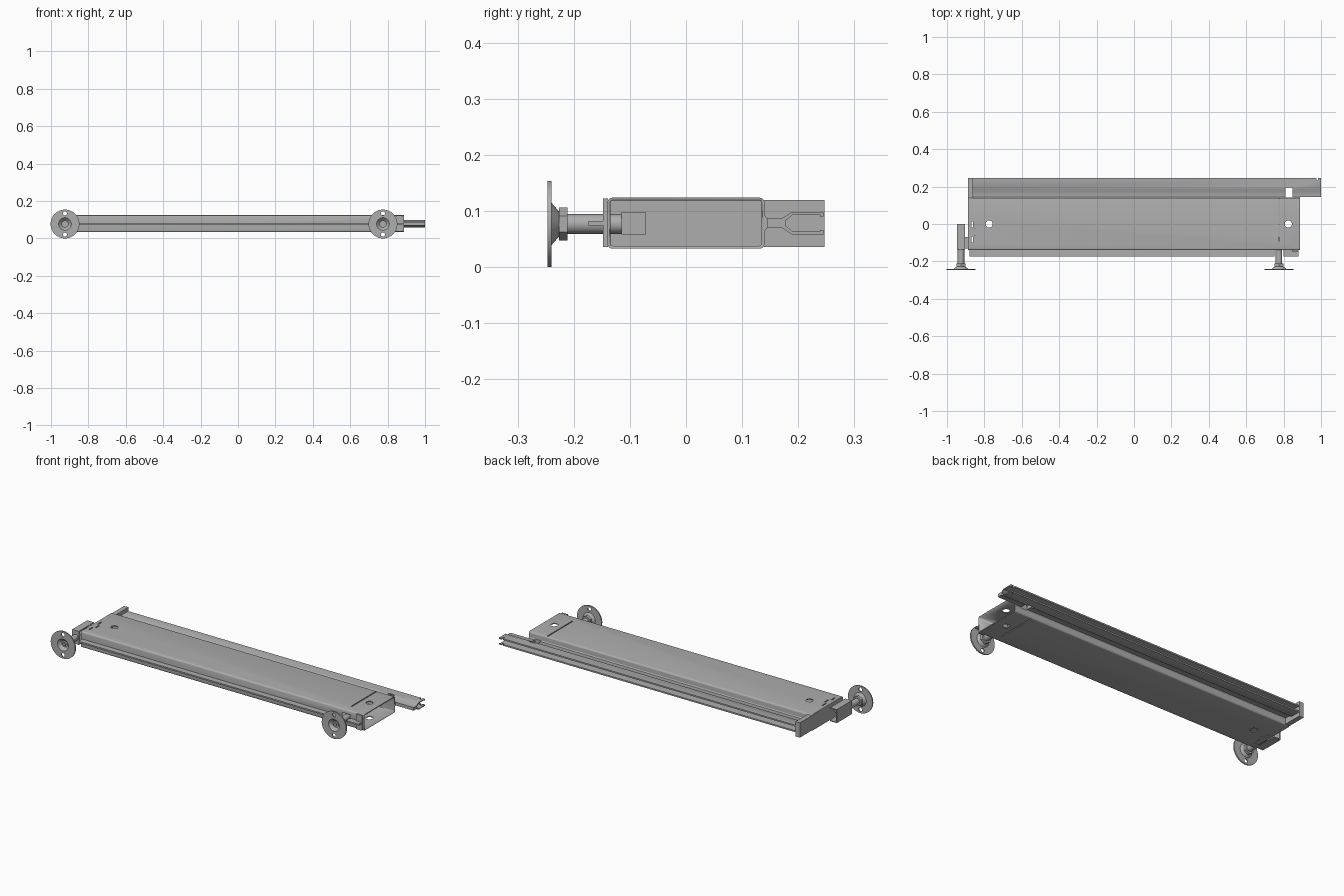
import bpy, bmesh, math
from mathutils import Matrix, Vector

if "Cube" in bpy.data.objects:
    bpy.data.objects.remove(bpy.data.objects["Cube"])

steel = bpy.data.materials.new("grey_steel")
steel.diffuse_color = (0.42, 0.42, 0.42, 1)
steel.use_nodes = True
steel.node_tree.nodes["Principled BSDF"].inputs["Base Color"].default_value = steel.diffuse_color
ZC = 0.0785          # height of the seam plane


def finish(name, bm, smooth=False):
    bmesh.ops.recalc_face_normals(bm, faces=bm.faces)
    me = bpy.data.meshes.new(name)
    bm.to_mesh(me)
    bm.free()
    me.materials.append(steel)
    ob = bpy.data.objects.new(name, me)
    bpy.context.collection.objects.link(ob)
    bpy.context.view_layer.objects.active = ob
    if smooth:
        bpy.ops.object.select_all(action='DESELECT')
        ob.select_set(True)
        bpy.ops.object.shade_smooth_by_angle(angle=math.radians(35))
    return ob


def add_box(bm, x0, x1, y0, y1, z0, z1):
    m = Matrix.Translation(((x0 + x1) / 2, (y0 + y1) / 2, (z0 + z1) / 2))
    bmesh.ops.create_cube(bm, size=1, matrix=m @ Matrix.Diagonal((x1 - x0, y1 - y0, z1 - z0, 1)))


def box(name, *dims):
    bm = bmesh.new()
    add_box(bm, *dims)
    return finish(name, bm)


def add_cyl(bm, centre, r, depth, axis='Z', seg=24):
    rot = Matrix.Rotation(math.pi / 2, 4, 'X') if axis == 'Y' else Matrix()
    bmesh.ops.create_cone(bm, cap_ends=True, segments=seg, radius1=r, radius2=r,
                          depth=depth, matrix=Matrix.Translation(centre) @ rot)


def extrude_x(name, profile, x0, x1):
    bm = bmesh.new()
    f = bm.faces.new([bm.verts.new((x0, y, z)) for y, z in profile])
    r = bmesh.ops.extrude_face_region(bm, geom=[f])
    vs = [g for g in r['geom'] if isinstance(g, bmesh.types.BMVert)]
    bmesh.ops.translate(bm, verts=vs, vec=(x1 - x0, 0, 0))
    return finish(name, bm, True)


def cut(ob, bm):
    """Subtract the shapes in bm from ob."""
    tool = finish("cutter", bm)
    tool.hide_render = True
    mod = ob.modifiers.new("cut", 'BOOLEAN')
    mod.operation, mod.solver, mod.object = 'DIFFERENCE', 'EXACT', tool
    bpy.context.view_layer.objects.active = ob
    bpy.ops.object.modifier_apply(modifier=mod.name)
    bpy.data.objects.remove(tool)


def round_rect(hy, hz, r, n=4):
    pts = []
    for k, (sy, sz) in enumerate(((1, 1), (-1, 1), (-1, -1), (1, -1))):
        for i in range(n + 1):
            a = math.pi / 2 * (k + i / n)
            pts.append((sy * (hy - r) + r * math.cos(a), ZC + sz * (hz - r) + r * math.sin(a)))
    return pts


# Hollow folded body, open at the right end and closed at the left
body = extrude_x("body_shell", round_rect(0.14, 0.0455, 0.009), -0.887, 0.887)
inner = extrude_x("inner", round_rect(0.135, 0.0405, 0.005), -0.882, 0.95)
bm = bmesh.new()
bm.from_mesh(inner.data)
bpy.data.objects.remove(inner)
cut(body, bm)

# Round holes, cross slit, row of slots and foot opening
bm = bmesh.new()
for x in (-0.775, 0.825):
    add_cyl(bm, (x, 0, ZC), 0.019, 0.2)
for z0, z1 in ((0.11, 0.14), (0.02, 0.045)):
    add_box(bm, 0.772, 0.778, -0.09, 0.134, z0, z1)
    for i, y in enumerate((-0.1, -0.06, -0.02)):
        x = -0.868 + 0.014 * (i % 2)
        add_box(bm, x, x + 0.006, y, y + 0.034, z0, z1)
add_box(bm, 0.75, 0.80, -0.16, -0.12, 0.055, 0.102)
cut(body, bm)

# Front seam flange, interrupted at the right foot
for name, x0, x1 in (("front_flange_long", -0.88, 0.75), ("front_flange_short", 0.80, 0.88)):
    box(name, x0, x1, -0.174, -0.139, 0.0745, 0.0825)

# Forked rail along the back: upper outline mirrored about the seam plane
outer = [(0.139, 0.016), (0.144, 0.009), (0.172, 0.009), (0.188, 0.020), (0.245, 0.020)]
inside = [(0.245, 0.012), (0.239, 0.012), (0.239, 0.015), (0.190, 0.015), (0.177, 0.004)]
half = outer + inside
rail = extrude_x("back_rail", [(y, ZC + z) for y, z in half]
                 + [(y, ZC - z) for y, z in reversed(half)], -0.86, 1.0)
bm = bmesh.new()
add_box(bm, 0.81, 0.848, 0.141, 0.196, 0, 0.2)
add_box(bm, 0.887, 1.1, 0.1, 0.145, 0, 0.2)
add_box(bm, 0.975, 0.985, 0.232, 0.26, 0, 0.2)
cut(rail, bm)

# Plate closing the left end of the rail, and small corner lug at the right
box("rail_end_plate", -0.887, -0.86, 0.139, 0.247, 0.036, 0.120)
box("front_corner_plate", 0.845, 0.880, -0.148, -0.139, 0.036, 0.122)

# Left foot bracket: channel open toward the body, with a joining tab
bracket = box("left_foot_bracket", -0.946, -0.904, -0.135, 0.0, 0.040, 0.117)
bm = bmesh.new()
add_box(bm, -0.941, -0.90, -0.130, 0.01, 0.045, 0.112)
cut(bracket, bm)
box("left_bracket_tab", -0.941, -0.885, -0.13, -0.07, 0.058, 0.098)
box("right_foot_socket", 0.755, 0.797, -0.115, -0.072, 0.058, 0.098)


# Adjustable feet: dished pad, hex nut and threaded rod along y
def foot(side, x):
    prof = [(0.077, -0.247), (0.077, -0.240), (0.038, -0.240), (0.022, -0.226), (0, -0.226),
            ]
    front = [(0, -0.231), (0.018, -0.231), (0.034, -0.247)]
    bm = bmesh.new()
    path = prof + front + prof[:1]
    vs = [bm.verts.new((x + r, y, 0.077)) for r, y in path]
    es = [bm.edges.new(p) for p in zip(vs, vs[1:])]
    bmesh.ops.spin(bm, geom=vs + es, cent=(x, 0, 0.077), axis=(0, 1, 0),
                   angle=math.tau, steps=40)
    bmesh.ops.remove_doubles(bm, verts=bm.verts, dist=1e-5)
    bmesh.ops.dissolve_degenerate(bm, dist=1e-6, edges=bm.edges)
    pad = finish(side + "_foot_pad", bm, True)
    bm = bmesh.new()
    for s in (-1, 1):
        add_cyl(bm, (x, -0.243, 0.077 + s * 0.057), 0.011, 0.03, 'Y', 20)
    cut(pad, bm)
    bm = bmesh.new()
    add_cyl(bm, (x, -0.2185, 0.077), 0.029, 0.015, 'Y', 6)
    finish(side + "_foot_nut", bm)
    bm = bmesh.new()
    add_cyl(bm, (x, -0.169, 0.077), 0.0175, 0.115, 'Y', 28)
    add_cyl(bm, (x, -0.233, 0.077), 0.009, 0.012, 'Y', 20)
    finish(side + "_foot_rod", bm, True)


foot("left", -0.925)
foot("right", 0.775)
